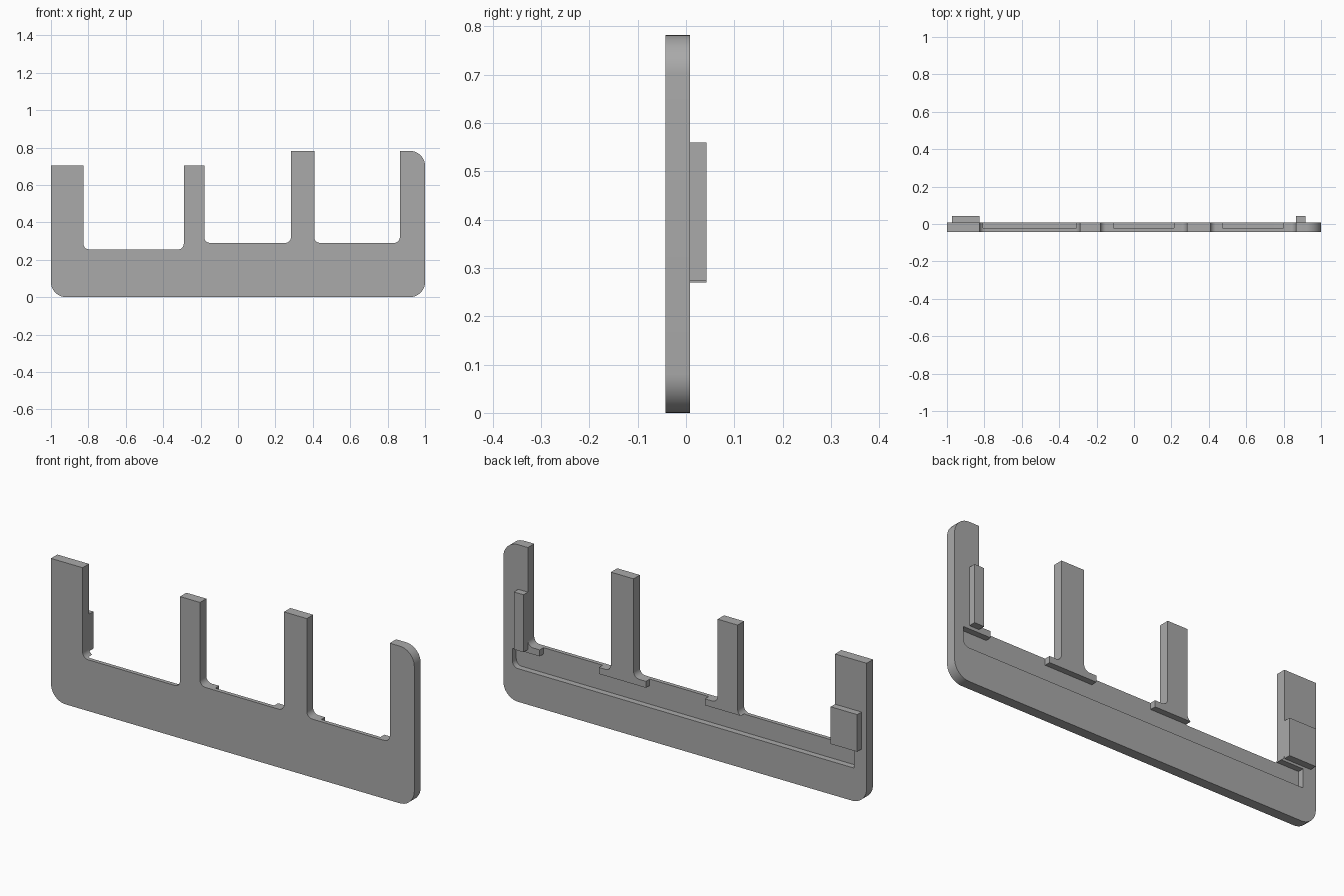
import bpy
import bmesh
from math import tan
from mathutils import Vector

default_cube = bpy.data.objects.get("Cube")
if default_cube:
    bpy.data.objects.remove(default_cube, do_unlink=True)

FRONT, BACK, PAD_BACK = -0.042, 0.008, 0.042
RECESS_FLOOR = -0.022

grey = bpy.data.materials.new("plain grey")
grey.use_nodes = True
colour = (0.4, 0.4, 0.4, 1)
grey.diffuse_color = colour
grey.node_tree.nodes["Principled BSDF"].inputs["Base Color"].default_value = colour


def rounded(corners, steps=8):
    """Turn (x, z, radius) corners into an outline with true arcs."""
    outline = []
    for i, (x, z, radius) in enumerate(corners):
        here = Vector((x, z))
        if radius == 0:
            outline.append(here)
            continue
        to_prev = (Vector(corners[i - 1][:2]) - here).normalized()
        to_next = (Vector(corners[(i + 1) % len(corners)][:2]) - here).normalized()
        reach = radius / tan(to_prev.angle(to_next) / 2)
        start, end = here + to_prev * reach, here + to_next * reach
        bisector = (to_prev + to_next).normalized()
        centre = here + bisector * (reach ** 2 + radius ** 2) ** 0.5
        for s in range(steps + 1):
            ray = (start - centre).lerp(end - centre, s / steps).normalized()
            outline.append(centre + ray * radius)
    return outline


def extrude_profile(name, corners, y_front, y_back):
    """Extrude an outline in the xz plane along y."""
    bm = bmesh.new()
    face = bm.faces.new([bm.verts.new((p.x, y_front, p.y)) for p in rounded(corners)])
    moved = bmesh.ops.extrude_face_region(bm, geom=[face])["geom"]
    verts = [g for g in moved if isinstance(g, bmesh.types.BMVert)]
    bmesh.ops.translate(bm, verts=verts, vec=(0, y_back - y_front, 0))
    bmesh.ops.recalc_face_normals(bm, faces=bm.faces)
    mesh = bpy.data.meshes.new(name)
    bm.to_mesh(mesh)
    bm.free()
    mesh.materials.append(grey)
    obj = bpy.data.objects.new(name, mesh)
    bpy.context.collection.objects.link(obj)
    return obj


def box(name, x0, x1, z0, z1):
    corners = [(x0, z0, 0), (x1, z0, 0), (x1, z1, 0), (x0, z1, 0)]
    return extrude_profile(name, corners, BACK, PAD_BACK)


# Main plate with four prongs and filleted gaps
OUTER, FILLET = 0.08, 0.03
LOW, HIGH, SHORT, TALL = 0.255, 0.29, 0.705, 0.782
plate_corners = [(-1, 0, OUTER), (1, 0, OUTER), (1, TALL, OUTER), (0.865, TALL, 0)]
gaps = [(0.865, 0.408, HIGH, TALL, TALL),
        (0.283, -0.18, HIGH, TALL, SHORT),
        (-0.29, -0.826, LOW, SHORT, SHORT)]
for right, left, floor, top_right, top_left in gaps:
    if right < 0.865:
        plate_corners.append((right, top_right, 0))
    plate_corners += [(right, floor, FILLET), (left, floor, FILLET), (left, top_left, 0)]
plate_corners.append((-1, SHORT, 0))
plate = extrude_profile("pronged_plate", plate_corners, FRONT, BACK)

# Recess along the back, open upwards between the prong feet
RIM = 0.258
recess_corners = [(-0.93, 0.165, 0), (0.95, 0.165, FILLET), (0.95, RIM, 0)]
for right, left in [(0.80, 0.474), (0.215, -0.11)]:
    recess_corners += [(right, RIM, 0), (right, 0.35, 0), (left, 0.35, 0), (left, RIM, 0)]
recess_corners.append((-0.93, RIM, 0))
cutter = extrude_profile("recess_cutter", recess_corners, RECESS_FLOOR, BACK + 0.1)

cut = plate.modifiers.new("recess", "BOOLEAN")
cut.operation = "DIFFERENCE"
cut.solver = "EXACT"
cut.object = cutter
cutter.hide_render = True
cutter.hide_viewport = True
cutter.display_type = "WIRE"

# Raised pads on the back of the outer prongs
right_pad = box("right_back_pad", -0.972, -0.826, 0.27, 0.455)
left_pad = box("left_back_pad", 0.865, 0.918, 0.274, 0.56)

# Bake the cut so the finished plate stands on its own
bpy.context.view_layer.update()
depsgraph = bpy.context.evaluated_depsgraph_get()
cut_mesh = bpy.data.meshes.new_from_object(plate.evaluated_get(depsgraph))
plate.modifiers.clear()
plate.data = cut_mesh
bpy.data.objects.remove(cutter, do_unlink=True)

# Smooth the arcs and keep the machined edges crisp
bpy.ops.object.select_all(action="DESELECT")
for part in (plate, right_pad, left_pad):
    part.select_set(True)
bpy.context.view_layer.objects.active = plate
bpy.ops.object.shade_smooth_by_angle(angle=0.5)
